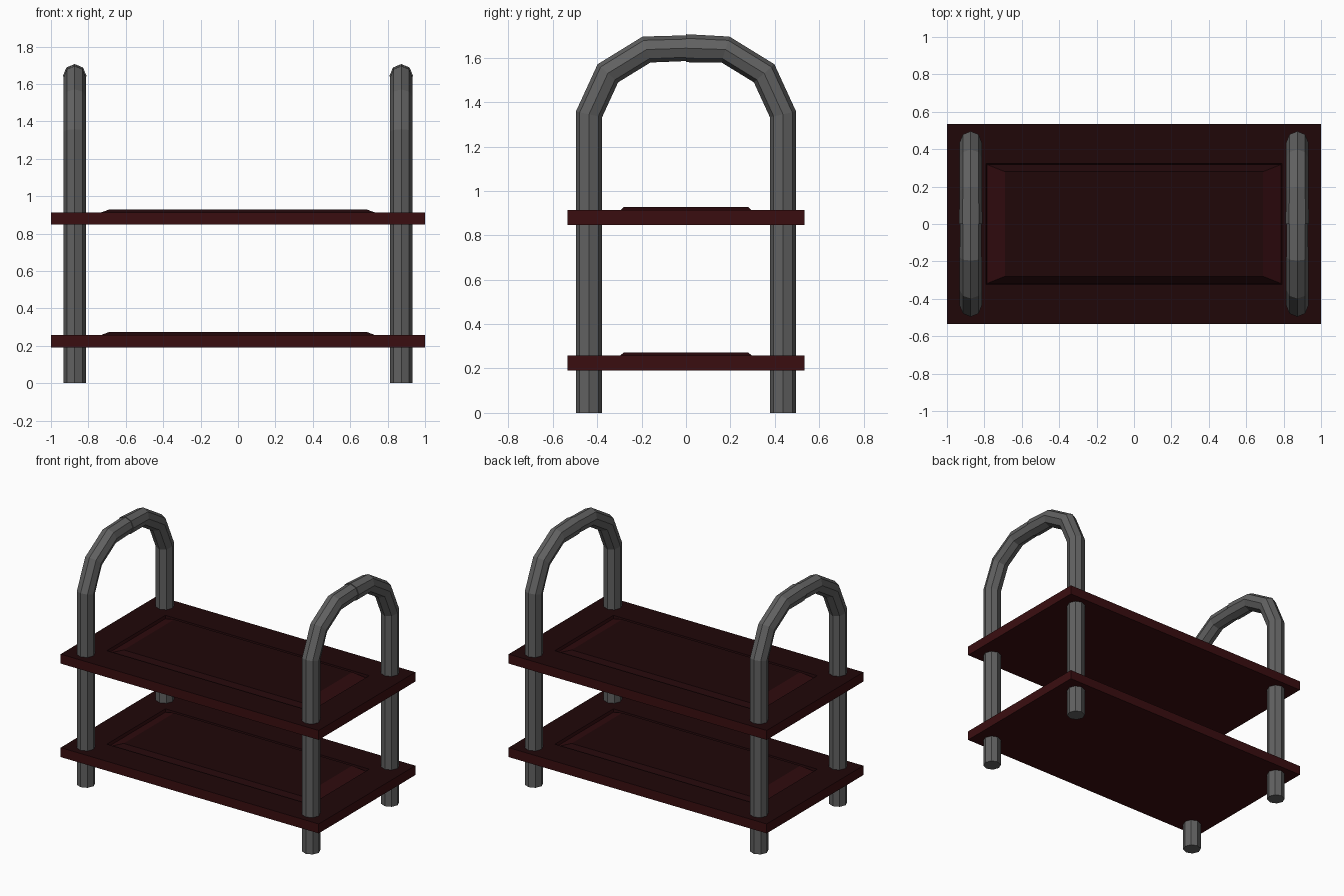
import bpy, bmesh, math
from mathutils import Vector

cube = bpy.data.objects.get("Cube")
if cube:
    bpy.data.objects.remove(cube, do_unlink=True)


def make_material(name, rgb):
    mat = bpy.data.materials.new(name)
    mat.use_nodes = True
    mat.diffuse_color = (*rgb, 1)
    mat.node_tree.nodes["Principled BSDF"].inputs["Base Color"].default_value = (*rgb, 1)
    return mat


metal = make_material("grey metal", (0.12, 0.12, 0.12))
red_wood = make_material("dark red wood", (0.042, 0.0042, 0.005))
top_wood = make_material("deep brown red wood", (0.0145, 0.002, 0.0027))
bevel_wood = make_material("mid red wood", (0.027, 0.003, 0.004))


def finish(bm, name, mats):
    bmesh.ops.recalc_face_normals(bm, faces=bm.faces)
    mesh = bpy.data.meshes.new(name)
    bm.to_mesh(mesh)
    bm.free()
    for mat in mats:
        mesh.materials.append(mat)
    obj = bpy.data.objects.new(name, mesh)
    bpy.context.collection.objects.link(obj)
    return obj


def loft(rings):
    """Bridge equal-length rings of points and cap both ends."""
    bm = bmesh.new()
    loops = [[bm.verts.new(p) for p in ring] for ring in rings]
    for a, b in zip(loops, loops[1:]):
        for i in range(len(a)):
            j = (i + 1) % len(a)
            bm.faces.new((a[i], a[j], b[j], b[i]))
    bm.faces.new(loops[0])
    bm.faces.new(loops[-1])
    return bm


# Shelf: flat board with a recessed groove around a raised, bevelled panel
def shelf(name, base):
    top = base + 0.066
    levels = [(1.0, 0.535, base), (1.0, 0.535, top), (0.79, 0.324, top),
              (0.785, 0.318, top - 0.02), (0.69, 0.28, top + 0.015)]
    rings = [[(sx * x, sy * y, z) for sx, sy in ((-1, -1), (1, -1), (1, 1), (-1, 1))]
             for x, y, z in levels]
    obj = finish(loft(rings), name, [red_wood, top_wood, bevel_wood])
    for face in obj.data.polygons:
        on_top = face.center.z > base + 0.04
        end_bevel = on_top and abs(face.normal.x) > 0.2
        face.material_index = 2 if end_bevel else 1 if on_top else 0


shelf("lower_shelf", 0.192)
shelf("upper_shelf", 0.847)


# Arched tube frame: eight-sided tube swept along legs and a faceted arch
RADIUS = 0.059
HALF = [(0.437, 0.0), (0.437, 1.345), (0.352, 1.53), (0.178, 1.637)]
APEX = (0.0, 1.643)
PATH = [(-y, z) for y, z in HALF] + [APEX] + HALF[::-1]


def arch_frame(name, x):
    pts = [Vector((x, y, z)) for y, z in PATH]
    rings = []
    side = Vector((1, 0, 0))
    for i, p in enumerate(pts):
        before = (p - pts[i - 1]).normalized() if i else Vector((0, 0, 1))
        after = (pts[i + 1] - p).normalized() if i < len(pts) - 1 else Vector((0, 0, -1))
        tangent = (before + after).normalized()
        miter = 1 / max(tangent.dot(before), 0.5)
        out = side.cross(tangent)
        # The two halves meet in a small step at the apex
        for scale in ((0.98, 1.07) if i == len(HALF) else (1,)):
            rings.append([p + RADIUS * scale * (side * math.cos(a) + out * miter * math.sin(a))
                          for a in (k * math.tau / 8 for k in range(8))])
    finish(loft(rings), name, [metal])


arch_frame("right_frame", -0.873)
arch_frame("left_frame", 0.873)
